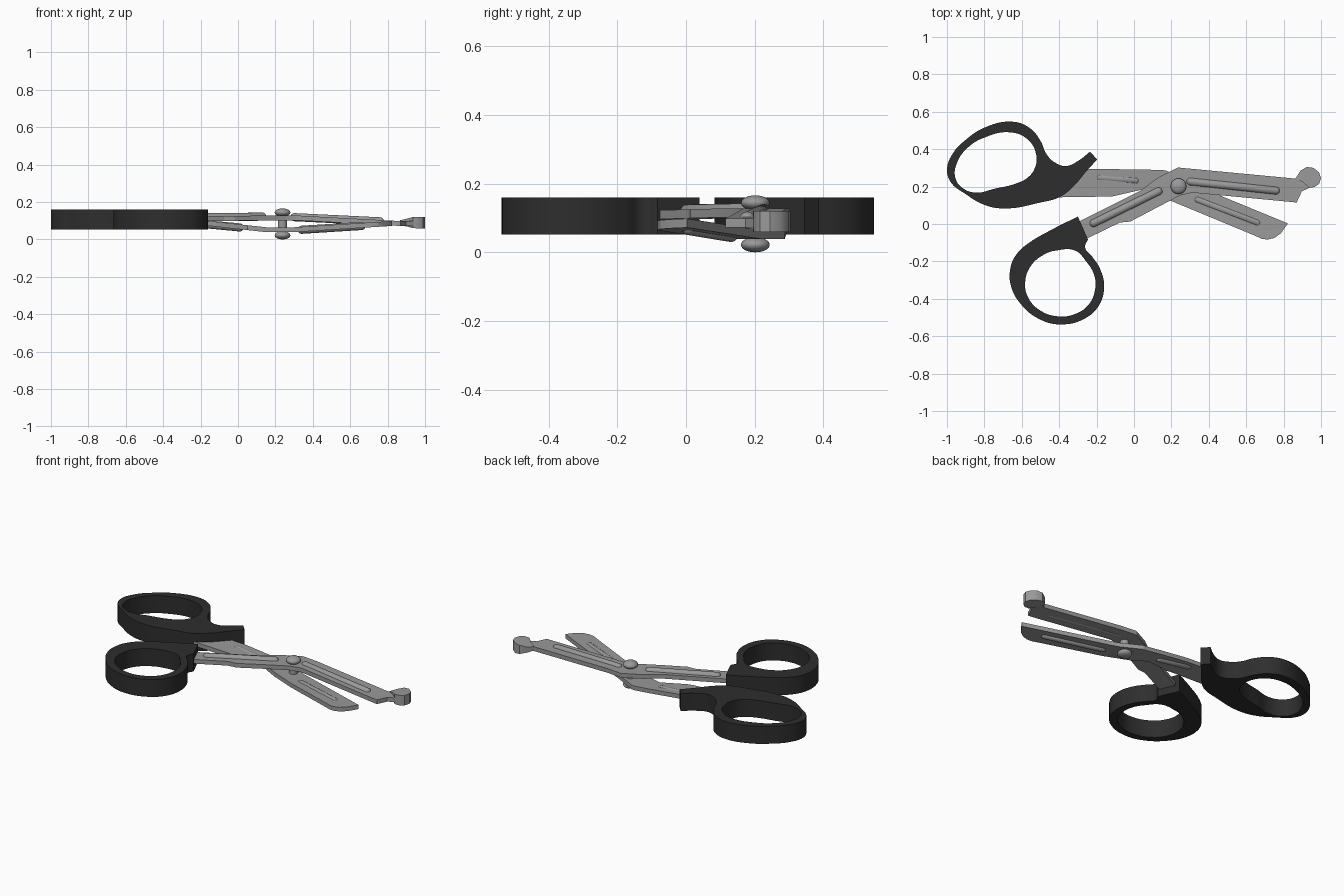
import bpy, bmesh, math
from mathutils import Vector, Matrix

if "Cube" in bpy.data.objects:
    bpy.data.objects.remove(bpy.data.objects["Cube"])


def material(name, v):
    m = bpy.data.materials.new(name)
    m.diffuse_color = (v, v, v, 1)
    m.use_nodes = True
    m.node_tree.nodes["Principled BSDF"].inputs["Base Color"].default_value = m.diffuse_color
    return m


BLACK = material("black_plastic", 0.027)
STEEL = material("brushed_steel", 0.32)


def finish(ob, mat, angle=35):
    ob.data.materials.clear()
    ob.data.materials.append(mat)
    bpy.ops.object.select_all(action='DESELECT')
    ob.select_set(True)
    bpy.context.view_layer.objects.active = ob
    bpy.ops.object.shade_smooth_by_angle(angle=math.radians(angle))


def from_bmesh(name, bm, mat, angle=35):
    bmesh.ops.recalc_face_normals(bm, faces=bm.faces)
    me = bpy.data.meshes.new(name)
    bm.to_mesh(me)
    bm.free()
    ob = bpy.data.objects.new(name, me)
    bpy.context.collection.objects.link(ob)
    finish(ob, mat, angle)
    return ob


def handle(name, outer, hole, corners, z0, z1):
    """Smooth closed outline with a finger hole, extruded upwards."""
    cu = bpy.data.curves.new(name, 'CURVE')
    cu.dimensions, cu.fill_mode = '2D', 'BOTH'
    cu.resolution_u = 6
    cu.extrude = (z1 - z0) / 2
    for pts, sharp in ((outer, corners), (hole, ())):
        sp = cu.splines.new('BEZIER')
        sp.bezier_points.add(len(pts) - 1)
        sp.use_cyclic_u = True
        for i, (b, p) in enumerate(zip(sp.bezier_points, pts)):
            b.co = (p[0], p[1], 0)
            t = 'VECTOR' if i in sharp else 'AUTO'
            b.handle_left_type = b.handle_right_type = t
    tmp = bpy.data.objects.new(name + "_curve", cu)
    bpy.context.collection.objects.link(tmp)
    bpy.context.view_layer.update()
    me = bpy.data.meshes.new_from_object(tmp.evaluated_get(bpy.context.evaluated_depsgraph_get()))
    bpy.data.objects.remove(tmp)
    bm = bmesh.new()
    bm.from_mesh(me)
    bmesh.ops.remove_doubles(bm, verts=bm.verts, dist=1e-4)
    bmesh.ops.translate(bm, verts=bm.verts, vec=(0, 0, (z0 + z1) / 2))
    from_bmesh(name, bm, BLACK)


def height(path, x):
    """Piecewise linear z along x."""
    for (xa, za), (xb, zb) in zip(path, path[1:]):
        if x <= xb:
            return za + (zb - za) * (x - xa) / (xb - xa)
    return path[-1][1]


def plate(name, outline, path, thick):
    """Flat blade outline, creased so its mid-plane follows path."""
    bm = bmesh.new()
    bm.faces.new([bm.verts.new((x, y, 0)) for x, y in outline])
    for x, _ in path[1:-1]:
        bmesh.ops.bisect_plane(bm, geom=bm.verts[:] + bm.edges[:] + bm.faces[:],
                               plane_co=(x, 0, 0), plane_no=(1, 0, 0))
    ext = bmesh.ops.extrude_face_region(bm, geom=bm.faces[:], use_keep_orig=True)
    top = {v for v in ext['geom'] if isinstance(v, bmesh.types.BMVert)}
    for v in bm.verts:
        v.co.z = height(path, v.co.x) + (thick / 2 if v in top else -thick / 2)
    from_bmesh(name, bm, STEEL, 20)


def rib(name, a, b, path, dz):
    """Pressed stiffening rib: a stretched capsule following the blade."""
    a, b = (Vector((p[0], p[1], height(path, p[0]) + dz)) for p in (a, b))
    d = b - a
    r = 0.022
    bm = bmesh.new()
    bmesh.ops.create_uvsphere(bm, u_segments=16, v_segments=9, radius=r)
    for v in bm.verts:
        v.co.z += math.copysign(d.length / 2 - r, v.co.z)
    rot = d.to_track_quat('Z', 'Y').to_matrix().to_4x4()
    bmesh.ops.transform(bm, matrix=Matrix.Translation((a + b) / 2) @ rot, verts=bm.verts)
    from_bmesh(name, bm, STEEL)


# Large handle with a hooked finger rest
handle("large_handle",
       [(-1, .29), (-.967, .38), (-.9, .45), (-.8, .515), (-.65, .547), (-.56, .515),
        (-.5, .445), (-.47, .377), (-.425, .33), (-.363, .31), (-.295, .34), (-.235, .387),
        (-.197, .345), (-.256, .28), (-.32, .205), (-.395, .145), (-.5, .115), (-.7, .083),
        (-.807, .105), (-.9, .16), (-.977, .22)],
       [(-.956, .25), (-.945, .33), (-.887, .41), (-.8, .462), (-.66, .49), (-.566, .45),
        (-.523, .37), (-.53, .30), (-.566, .25), (-.635, .215), (-.74, .19), (-.85, .168), (-.92, .195)],
       (11, 12), .052, .16)

# Round thumb handle
handle("thumb_handle",
       [(-.3, .04), (-.246, -.083), (-.262, -.125), (-.224, -.174), (-.18, -.243), (-.16, -.34),
        (-.187, -.435), (-.262, -.505), (-.395, -.537), (-.513, -.505), (-.604, -.43),
        (-.657, -.334), (-.66, -.232), (-.625, -.158), (-.566, -.104), (-.449, -.035)],
       [(-.475, -.16), (-.417, -.142), (-.315, -.142), (-.256, -.2), (-.214, -.27), (-.208, -.35),
        (-.246, -.435), (-.32, -.483), (-.406, -.494), (-.502, -.462), (-.566, -.393),
        (-.582, -.312), (-.55, -.222)],
       (0, 1), .052, .16)

# Upper blade, running from the thumb handle to the blunt tip
PATH_A = [(-.4, .108), (.1, .114), (.33, .114), (.85, .086), (1, .086)]
plate("upper_blade",
      [(-.33, -.005), (-.272, .024), (.03, .175), (.128, .248), (.235, .302), (.86, .243), (.9, .26),
       (.95, .25), (.94, .195), (.897, .174), (.87, .115), (.31, .168), (.245, .152),
       (-.02, .013), (-.075, .008), (-.24, -.072), (-.3, -.1)], PATH_A, .026)
rib("upper_tang_rib", (-.235, -.005), (.15, .184), PATH_A, .008)
rib("upper_blade_rib", (.28, .229), (.78, .176), PATH_A, .006)

# Lower blade, running from the large handle to the slanted tip
PATH_B = [(-.5, .1), (-.15, .085), (.15, .052), (.3, .052), (.82, .085), (1, .085)]
plate("lower_blade",
      [(-.45, .295), (.04, .292), (.17, .287), (.3, .218), (.823, .003), (.785, -.05),
       (.75, -.075), (.716, -.083), (.685, -.08), (.657, -.067), (.18, .131), (.05, .185), (-.118, .147),
       (-.45, .142)], PATH_B, .026)
rib("lower_tang_rib", (-.205, .25), (.03, .23), PATH_B, -.003)
rib("lower_blade_rib", (.32, .138), (.68, .0), PATH_B, -.003)

# Blunt tip guard
bm = bmesh.new()
tip = [(.865, .245), (.89, .285), (.925, .305), (.96, .3), (.99, .275), (1, .245),
       (.99, .215), (.965, .197), (.935, .195), (.905, .222)]
f = bm.faces.new([bm.verts.new((x, y, 0)) for x, y in tip])
up = [v for v in bmesh.ops.extrude_face_region(bm, geom=[f], use_keep_orig=True)['geom']
      if isinstance(v, bmesh.types.BMVert)]
for v in bm.verts:
    half = .012 + .019 * min(1, max(0, (v.co.x - .87) / .07))
    v.co.z = .09 + (half if v in up else -half)
from_bmesh("tip_guard", bm, STEEL)

# Pivot rivet: shaft with a domed head at each end
bm = bmesh.new()
for z in (.022, .144):
    bmesh.ops.create_uvsphere(bm, u_segments=24, v_segments=12, radius=1, matrix=Matrix.Translation(
        (.238, .202, z)) @ Matrix.Diagonal((.042, .042, .022, 1)))
bmesh.ops.create_cone(bm, cap_ends=True, segments=24, radius1=.025, radius2=.025, depth=.12,
                      matrix=Matrix.Translation((.238, .202, .083)))
from_bmesh("pivot_rivet", bm, STEEL)
